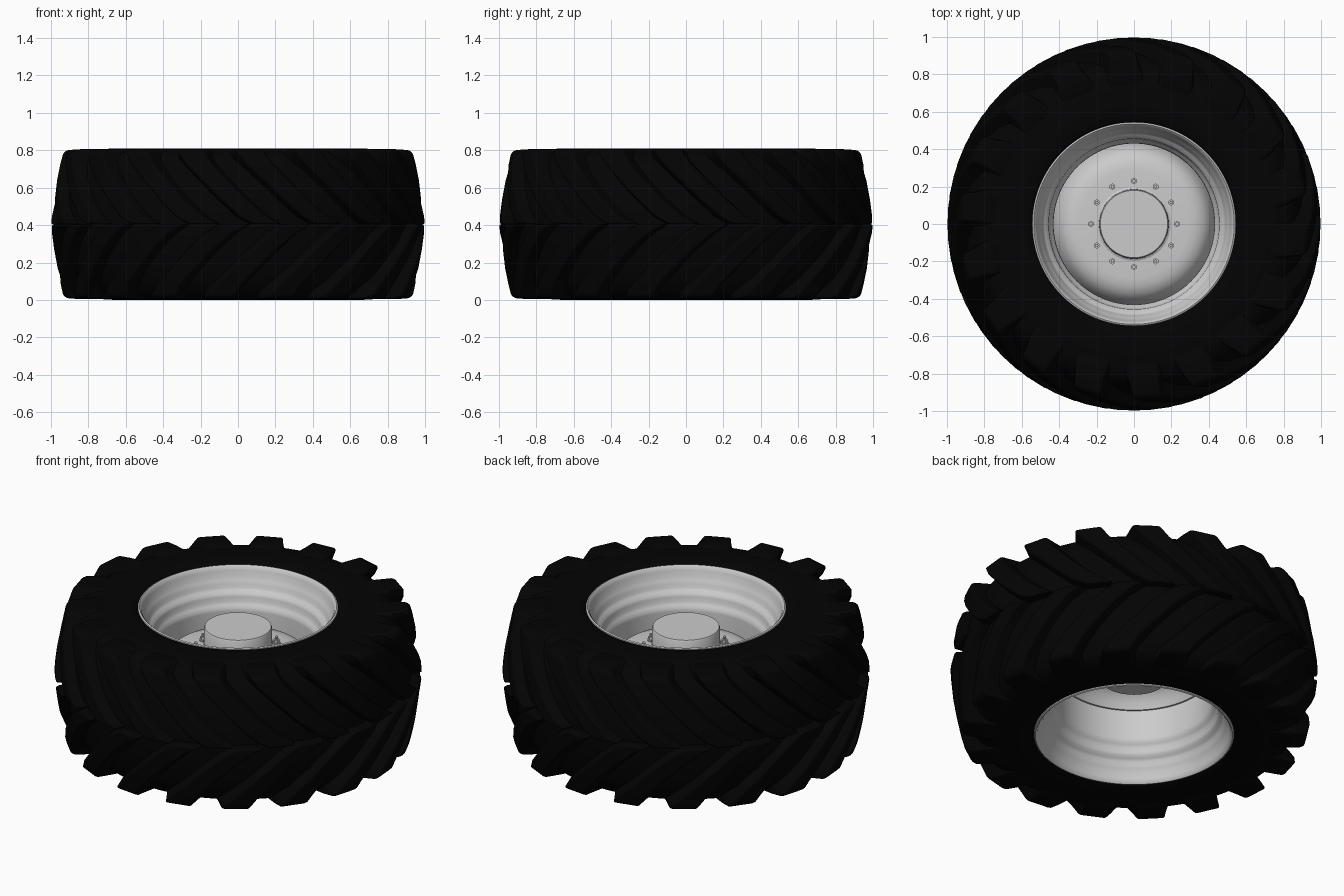
import bpy, bmesh, math
from math import cos, sin, pi

if "Cube" in bpy.data.objects:
    bpy.data.objects.remove(bpy.data.objects["Cube"])

MID = 0.405          # height of the wheel's centre plane
LUGS = 18            # lugs per half of the tread

black = bpy.data.materials.new("rubber_black")
black.diffuse_color = (0.001, 0.001, 0.001, 1)
black.use_nodes = True
black.node_tree.nodes["Principled BSDF"].inputs["Base Color"].default_value = black.diffuse_color


def finish(name, bm, mat=None, angle=35, bevel=0):
    bmesh.ops.recalc_face_normals(bm, faces=bm.faces)
    me = bpy.data.meshes.new(name)
    bm.to_mesh(me)
    bm.free()
    ob = bpy.data.objects.new(name, me)
    bpy.context.collection.objects.link(ob)
    if mat:
        me.materials.append(mat)
    bpy.ops.object.select_all(action='DESELECT')
    ob.select_set(True)
    bpy.context.view_layer.objects.active = ob
    bpy.ops.object.shade_smooth_by_angle(angle=math.radians(angle))
    if bevel:
        mod = ob.modifiers.new("soft_edges", 'BEVEL')
        mod.width, mod.segments, mod.limit_method = bevel, 2, 'ANGLE'
        mod.angle_limit = math.radians(30)
    return ob


def lathe(name, profile, closed=False, mat=None, segs=96, angle=35):
    """Revolve (radius, z) points about the z axis."""
    bm = bmesh.new()
    rings = []
    for r, z in profile:
        if r == 0:
            rings.append([bm.verts.new((0, 0, z))] * segs)
        else:
            rings.append([bm.verts.new((r * cos(2 * pi * i / segs), r * sin(2 * pi * i / segs), z))
                          for i in range(segs)])
    pairs = list(zip(rings, rings[1:])) + ([(rings[-1], rings[0])] if closed else [])
    for a, b in pairs:
        for i in range(segs):
            j = (i + 1) % segs
            bm.faces.new(list(dict.fromkeys((a[i], a[j], b[j], b[i]))))
    return finish(name, bm, mat, angle)


def mirrored(half):
    """Mirror a half profile (radius, offset above mid) into two halves."""
    up = [(r, MID + h) for r, h in half]
    down = [(r, MID - h) for r, h in reversed(half) if h > 0]
    return up, down


# Tyre carcass: sidewalls and tread base
up, down = mirrored([(0.505, 0.31), (0.535, 0.34), (0.542, 0.384), (0.56, 0.394), (0.60, 0.401),
                     (0.65, 0.405), (0.70, 0.403), (0.76, 0.398), (0.81, 0.385), (0.85, 0.355),
                     (0.888, 0.29), (0.915, 0.20), (0.935, 0.09), (0.94, 0.0)])
lathe("tyre_carcass", up + down, mat=black, angle=60)

# Tread lugs: slanted bars from the centre line over the shoulder
# turn, top radius, top height, base radius, base height, half widths
SECTIONS = [
    (0.00, 1.000, 0.000, 0.915, 0.00, 0.070, 0.100),
    (-0.08, 0.996, 0.045, 0.915, 0.045, 0.070, 0.102),
    (-0.18, 0.985, 0.130, 0.905, 0.13, 0.067, 0.102),
    (-0.29, 0.968, 0.235, 0.885, 0.23, 0.069, 0.106),
    (-0.38, 0.951, 0.320, 0.855, 0.31, 0.073, 0.114),
    (-0.425, 0.936, 0.380, 0.830, 0.34, 0.077, 0.120),
    (-0.435, 0.915, 0.396, 0.810, 0.355, 0.078, 0.124),
    (-0.445, 0.840, 0.401, 0.780, 0.375, 0.090, 0.140),
    (-0.45, 0.750, 0.401, 0.730, 0.388, 0.110, 0.155),
]


def lug_row(name, side, phase):
    bm = bmesh.new()
    for n in range(LUGS):
        start = phase + 2 * pi * n / LUGS
        rows = []
        for turn, rt, ht, rb, hb, wt, wb in SECTIONS:
            row = []
            for r, h, w in ((rb, hb, -wb), (rt, ht, -wt), (rt, ht, wt), (rb, hb, wb)):
                a = start + turn + w
                row.append(bm.verts.new((r * cos(a), r * sin(a), MID + side * h)))
            rows.append(row)
        for a, b in zip(rows, rows[1:]):
            for i in range(4):
                j = (i + 1) % 4
                bm.faces.new((a[i], a[j], b[j], b[i]))
        bm.faces.new(rows[0])
        bm.faces.new(rows[-1])
    finish(name, bm, black, 35, 0.01)


PHASE = math.radians(19)
lug_row("tread_lugs_upper", 1, PHASE)
lug_row("tread_lugs_lower", -1, PHASE + pi / LUGS)

# Rim barrel: rolled flanges, stepped bead seats, straight well
inner_up, inner_down = mirrored([(0.545, 0.378), (0.544, 0.392), (0.536, 0.396), (0.527, 0.388),
                                 (0.520, 0.368), (0.512, 0.335), (0.502, 0.318), (0.492, 0.300),
                                 (0.488, 0.282), (0.478, 0.268), (0.462, 0.258), (0.456, 0.240),
                                 (0.454, 0.215), (0.444, 0.198), (0.432, 0.185), (0.430, 0.165)])
outer_up, outer_down = mirrored([(0.534, 0.360), (0.524, 0.335), (0.504, 0.290),
                                 (0.475, 0.240), (0.445, 0.170)])
lathe("rim_barrel", inner_up + inner_down + outer_down[::-1] + outer_up[::-1],
      closed=True, angle=50)

# Domed wheel disc
lathe("wheel_disc", [(0.15, 0.535), (0.29, 0.535), (0.33, 0.53), (0.37, 0.515), (0.40, 0.485),
                     (0.42, 0.45), (0.435, 0.41), (0.42, 0.41), (0.405, 0.44), (0.38, 0.475),
                     (0.355, 0.495), (0.32, 0.51), (0.29, 0.515), (0.15, 0.515)], closed=True, angle=50)

# Hub with a closed cap and a small foot flange
lathe("hub", [(0, 0.37), (0.185, 0.37), (0.185, 0.53), (0.197, 0.53), (0.197, 0.542), (0.187, 0.547),
              (0.185, 0.67), (0.18, 0.68), (0, 0.68)], segs=64)

# Wheel nuts: washer, hexagon and stud
bm = bmesh.new()
for n in range(12):
    a = n * pi / 6
    for radius, sides, z0, z1 in ((0.022, 16, 0.53, 0.54), (0.017, 6, 0.535, 0.557), (0.009, 10, 0.545, 0.575)):
        cone = bmesh.ops.create_cone(bm, cap_ends=True, segments=sides, radius1=radius,
                                     radius2=radius, depth=z1 - z0)
        bmesh.ops.translate(bm, verts=cone["verts"],
                            vec=(0.23 * cos(a), 0.23 * sin(a), (z0 + z1) / 2))
finish("wheel_nuts", bm, angle=30)
